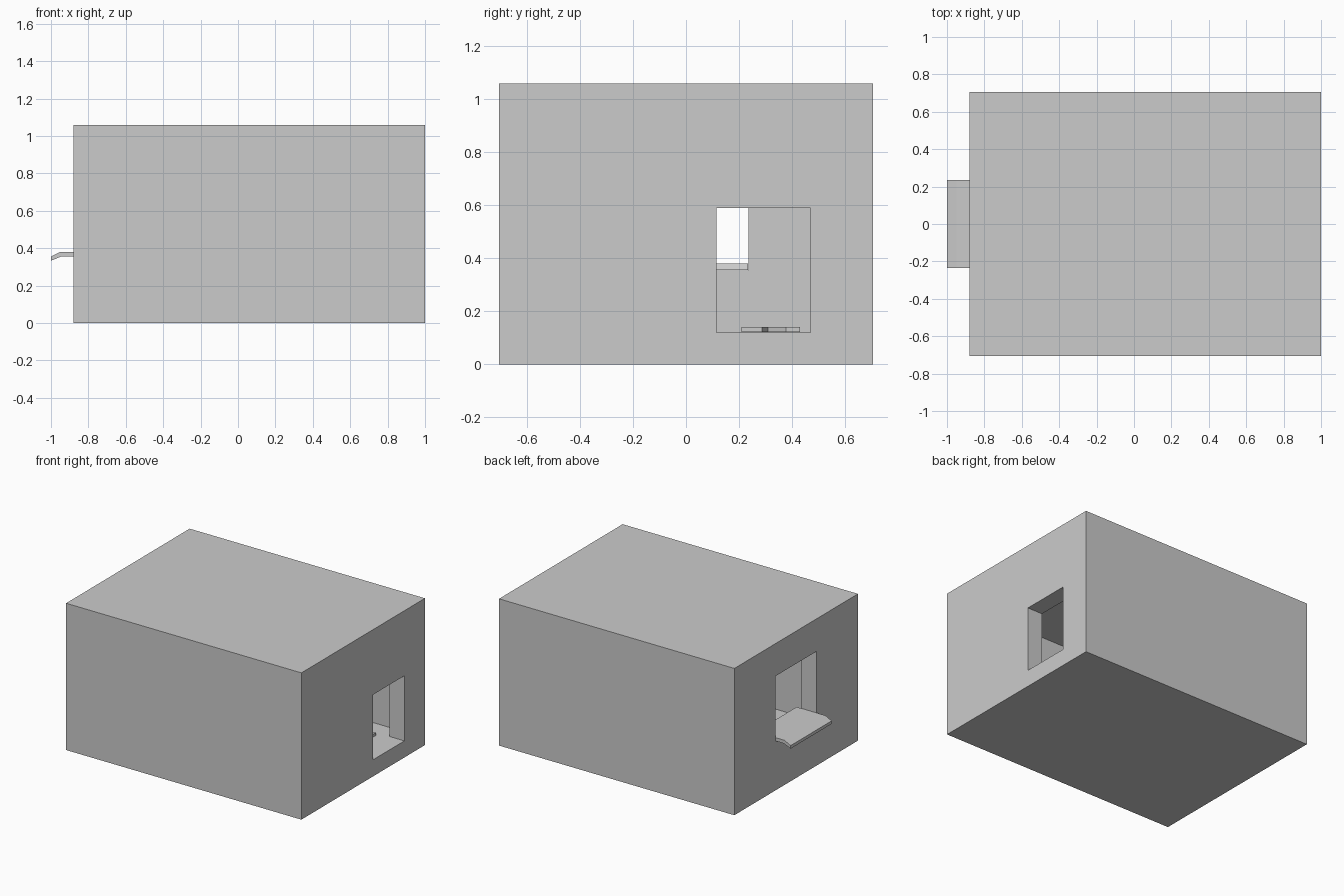
import bpy, bmesh

if "Cube" in bpy.data.objects:
    bpy.data.objects.remove(bpy.data.objects["Cube"])


def finish(name, bm):
    bmesh.ops.recalc_face_normals(bm, faces=bm.faces)
    mesh = bpy.data.meshes.new(name)
    bm.to_mesh(mesh)
    bm.free()
    obj = bpy.data.objects.new(name, mesh)
    bpy.context.collection.objects.link(obj)
    return obj


def box(name, x0, x1, y0, y1, z0, z1):
    bm = bmesh.new()
    bmesh.ops.create_cube(bm, size=1)
    for v in bm.verts:
        v.co = [lo + (c + 0.5) * (hi - lo)
                for c, lo, hi in zip(v.co, (x0, y0, z0), (x1, y1, z1))]
    return finish(name, bm)


def extrude(name, points, offset):
    bm = bmesh.new()
    face = bm.faces.new([bm.verts.new(p) for p in points])
    res = bmesh.ops.extrude_face_region(bm, geom=[face], use_keep_orig=True)
    verts = [g for g in res["geom"] if isinstance(g, bmesh.types.BMVert)]
    bmesh.ops.translate(bm, verts=verts, vec=offset)
    return finish(name, bm)


# Hollow shell with one opening at each end
shell = box("box_shell", -0.88, 1.0, -0.705, 0.705, 0, 1.06)
cutters = [
    box("room_cutter", -0.76, 0.88, -0.585, 0.585, 0.12, 0.94),
    box("doorway_cutter", 0.8, 1.1, 0.115, 0.47, 0.12, 0.59),
    box("window_cutter", -1.0, -0.7, -0.235, 0.235, 0.355, 0.825),
]
for cutter in cutters:
    cutter.hide_render = True
    mod = shell.modifiers.new(cutter.name, "BOOLEAN")
    mod.operation = "DIFFERENCE"
    mod.solver = "EXACT"
    mod.object = cutter

# Apply the cuts and drop the helpers
bpy.context.view_layer.objects.active = shell
shell.select_set(True)
for cutter in cutters:
    bpy.ops.object.modifier_apply(modifier=cutter.name)
    bpy.data.objects.remove(cutter)

# Sill board with a bent-down lip
sill = [(-1.0, 0.355), (-0.95, 0.38), (-0.72, 0.38), (-0.71, 0.356),
        (-0.945, 0.356), (-1.0, 0.333)]
extrude("sill_board", [(x, -0.234, z) for x, z in sill], (0, 0.468, 0))

# Small notched plate on the floor by the doorway
plate = [(0.62, 0.21), (0.80, 0.21), (0.80, 0.287), (0.74, 0.31),
         (0.80, 0.377), (0.80, 0.43), (0.62, 0.43)]
extrude("floor_plate", [(x, y, 0.121) for x, y in plate], (0, 0, 0.02))
